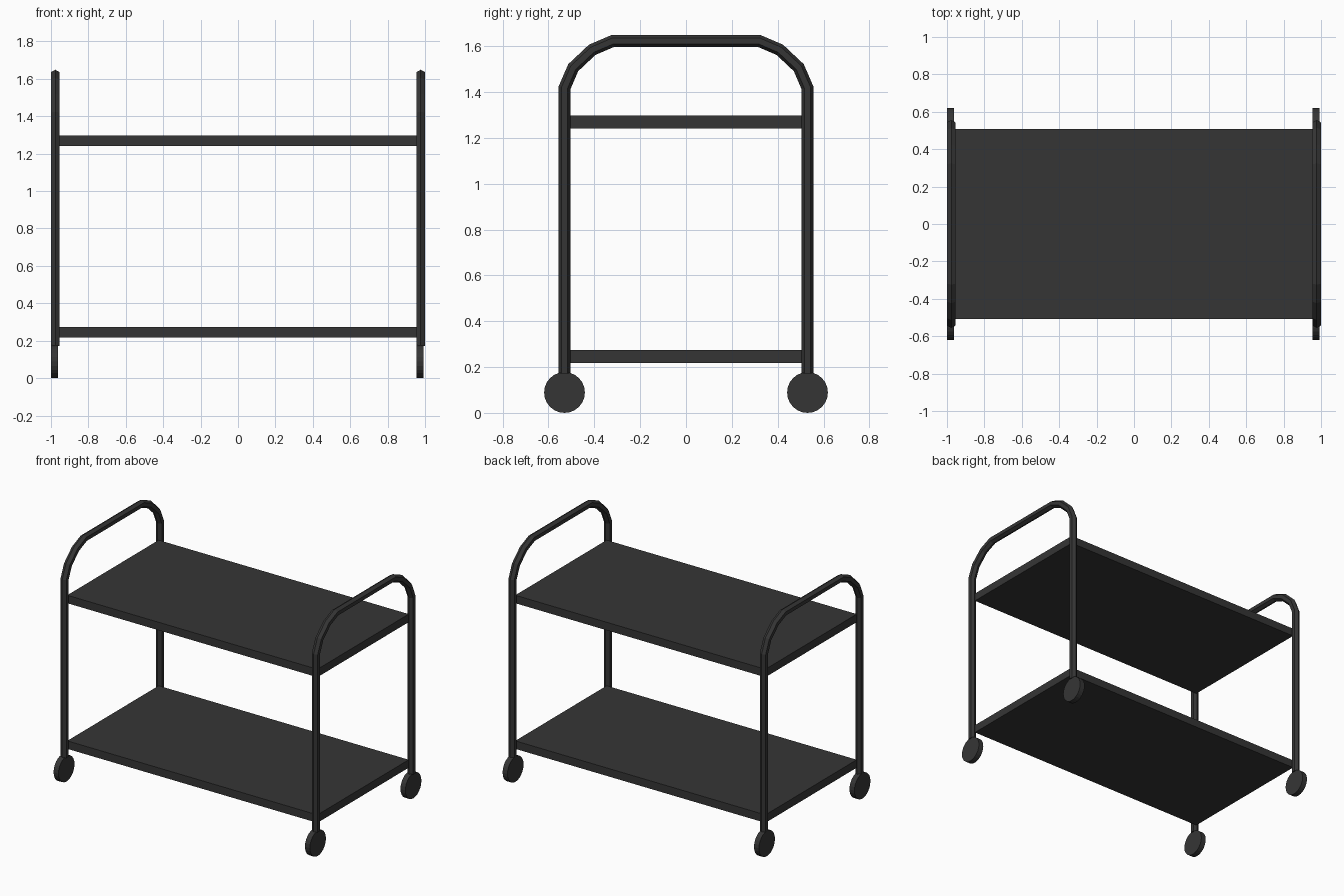
import bpy, bmesh, math
from mathutils import Vector, Matrix

if "Cube" in bpy.data.objects:
    bpy.data.objects.remove(bpy.data.objects["Cube"])

mat = bpy.data.materials.new("dark_metal")
mat.diffuse_color = (0.036, 0.036, 0.036, 1)
mat.use_nodes = True
mat.node_tree.nodes["Principled BSDF"].inputs["Base Color"].default_value = mat.diffuse_color


def add_object(name, bm):
    bmesh.ops.recalc_face_normals(bm, faces=bm.faces)
    mesh = bpy.data.meshes.new(name)
    bm.to_mesh(mesh)
    bm.free()
    mesh.materials.append(mat)
    obj = bpy.data.objects.new(name, mesh)
    bpy.context.collection.objects.link(obj)
    return obj


def tube(name, x, path, radius, sides=6):
    """Sweep a polygon along a (y, z) path with mitred corners."""
    bm = bmesh.new()
    pts = [Vector(p) for p in path]
    rings = []
    for i, p in enumerate(pts):
        d0 = (p - pts[i - 1]).normalized() if i else (pts[1] - p).normalized()
        d1 = (pts[i + 1] - p).normalized() if i < len(pts) - 1 else d0
        t = (d0 + d1).normalized()
        n = Vector((-t.y, t.x)) / t.dot(d0)
        ring = []
        for k in range(sides):
            a = 2 * math.pi * k / sides
            q = p + n * radius * math.cos(a)
            ring.append(bm.verts.new((x + radius * math.sin(a), q.x, q.y)))
        rings.append(ring)
    for r0, r1 in zip(rings, rings[1:]):
        for k in range(sides):
            j = (k + 1) % sides
            bm.faces.new((r0[k], r0[j], r1[j], r1[k]))
    bm.faces.new(rings[0])
    bm.faces.new(rings[-1])
    return add_object(name, bm)


def shelf(name, z0, z1):
    bm = bmesh.new()
    size = Matrix.Diagonal((1.944, 1.014, z1 - z0, 1))
    bmesh.ops.create_cube(bm, size=1, matrix=Matrix.Translation((0, 0, (z0 + z1) / 2)) @ size)
    return add_object(name, bm)


def wheel(name, x, y):
    bm = bmesh.new()
    m = Matrix.Translation((x, y, 0.089)) @ Matrix.Rotation(math.pi / 2, 4, 'Y')
    bmesh.ops.create_cone(bm, cap_ends=True, segments=24, radius1=0.089,
                          radius2=0.089, depth=0.038, matrix=m)
    return add_object(name, bm)


# Bent end frames: leg, rounded shoulder, handle, mirrored down the other side
half = [(0.53, 0.172), (0.53, 1.418), (0.492, 1.506), (0.409, 1.584), (0.318, 1.623)]
path = half + [(-y, z) for y, z in reversed(half)]
for side, x in (("left", -0.977), ("right", 0.977)):
    tube(side + "_frame", x, path, 0.026)
    # Wheels under each leg
    for end, y in (("front", -0.53), ("back", 0.53)):
        wheel(f"{end}_{side}_wheel", x - 0.004, y)

# Two flat shelves
shelf("upper_shelf", 1.241, 1.297)
shelf("lower_shelf", 0.218, 0.274)
